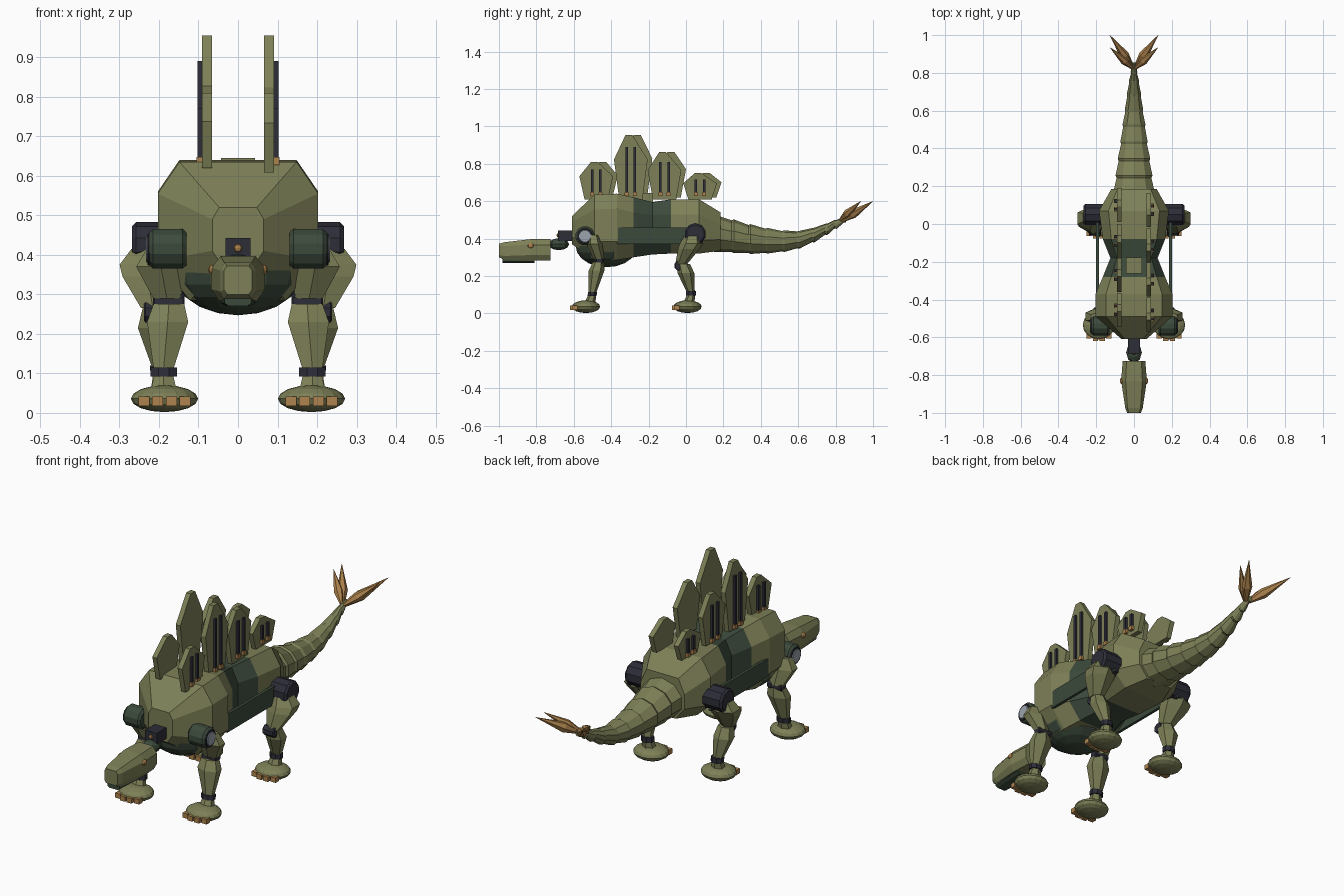
import bpy, bmesh, math
from mathutils import Vector, Matrix

def mat(name, col):
    m = bpy.data.materials.new(name)
    m.diffuse_color = (*col, 1)
    return m

OLIVE = mat("olive", (0.205, 0.215, 0.095))
GREEN = mat("dark_green", (0.045, 0.068, 0.045))
DARK = mat("dark_metal", (0.026, 0.026, 0.040))
TAN = mat("tan", (0.42, 0.225, 0.075))
GLASS = mat("pale_glass", (0.33, 0.37, 0.42))

def finish(name, bm, *mats):
    bmesh.ops.recalc_face_normals(bm, faces=bm.faces)
    me = bpy.data.meshes.new(name)
    bm.to_mesh(me)
    bm.free()
    for m in mats:
        me.materials.append(m)
    ob = bpy.data.objects.new(name, me)
    bpy.context.collection.objects.link(ob)
    return ob

def loft(name, rings, *mats, rule=None):
    """Skin a list of equal-length point rings and cap both ends."""
    bm = bmesh.new()
    vs = [[bm.verts.new(p) for p in r] for r in rings]
    n = len(rings[0])
    for a, b in zip(vs, vs[1:]):
        for i in range(n):
            bm.faces.new((a[i], a[(i + 1) % n], b[(i + 1) % n], b[i]))
    bm.faces.new(vs[0])
    bm.faces.new(vs[-1])
    if rule:
        for f in bm.faces:
            f.material_index = rule(f.calc_center_median())
    return finish(name, bm, *mats)

def limb(name, m, stations, sides=6):
    """Stations are (x, y, z, rx, ry) horizontal rings."""
    ang = [math.tau * (i + 0.5) / sides for i in range(sides)]
    return loft(name, [[(x + rx * math.cos(a), y + ry * math.sin(a), z) for a in ang]
                       for x, y, z, rx, ry in stations], m)

def box(name, m, c, size):
    bm = bmesh.new()
    bmesh.ops.create_cube(bm, size=1, matrix=Matrix.Translation(c) @ Matrix.Diagonal((*size, 1)))
    return finish(name, bm, m)

def ball(name, m, c, r, u=12, v=8):
    bm = bmesh.new()
    bmesh.ops.create_uvsphere(bm, u_segments=u, v_segments=v, radius=1,
                              matrix=Matrix.Translation(c) @ Matrix.Diagonal((*r, 1)))
    return finish(name, bm, m)

def drum(name, m, x0, x1, y, z, r, sides=12, bevel=0.01):
    """Cylinder along x with chamfered ends."""
    st = [(x0, r - bevel), (x0 + math.copysign(bevel, x1 - x0), r),
          (x1 - math.copysign(bevel, x1 - x0), r), (x1, r - bevel)]
    ang = [math.tau * (i + 0.5) / sides for i in range(sides)]
    return loft(name, [[(x, y + q * math.cos(a), z + q * math.sin(a)) for a in ang]
                       for x, q in st], m)

def octagon(y, w, zb, zt, cut_top, cut_bot, top=0.73, bot=0.6):
    half = [(w * top, zt), (w, zt - cut_top), (w, zb + cut_bot), (w * bot, zb)]
    return [(x, y, z) for x, z in half] + [(-x, y, z) for x, z in reversed(half)]

# Torso with a dark waist band
loft("torso", [
    octagon(-0.61, 0.065, 0.37, 0.52, 0.03, 0.04),
    octagon(-0.49, 0.203, 0.285, 0.635, 0.08, 0.10),
    octagon(-0.37, 0.203, 0.285, 0.64, 0.08, 0.10),
    octagon(-0.28, 0.165, 0.30, 0.62, 0.08, 0.08),
    octagon(-0.18, 0.125, 0.315, 0.595, 0.07, 0.06),
    octagon(-0.08, 0.165, 0.32, 0.61, 0.08, 0.06),
    octagon(0.07, 0.185, 0.32, 0.61, 0.08, 0.07),
    octagon(0.185, 0.12, 0.335, 0.54, 0.07, 0.06),
], OLIVE, GREEN, rule=lambda c: int(-0.28 < c.y < -0.08))
ball("chest_belly", GREEN, (0, -0.425, 0.36), (0.17, 0.165, 0.113), 14, 10)
box("back_hatch", OLIVE, (0, -0.22, 0.62), (0.085, 0.085, 0.05))

# Tail of overlapping segments
tail = [(0.15, 0.115, 0.33, 0.525), (0.25, 0.10, 0.325, 0.50), (0.34, 0.088, 0.32, 0.475),
        (0.43, 0.074, 0.322, 0.455), (0.52, 0.062, 0.33, 0.442), (0.60, 0.050, 0.347, 0.44),
        (0.68, 0.039, 0.38, 0.457), (0.75, 0.028, 0.42, 0.48), (0.80, 0.018, 0.453, 0.50),
        (0.85, 0.010, 0.485, 0.515)]
def tail_ring(y, w, zb, zt, k):
    zc, h = (zb + zt) / 2, (zt - zb) / 2 * k
    return [(w * k * math.cos(a), y, zc + h * math.sin(a))
            for a in (math.tau * (i + 0.5) / 10 for i in range(10))]
rings = []
for st in tail:
    rings += [tail_ring(st[0] - 0.006, *st[1:], 0.97), tail_ring(st[0] + 0.006, *st[1:], 1.03)]
loft("tail", rings, OLIVE)

# Tail spikes
def spike(name, base, tip, r):
    base, tip = Vector(base), Vector(tip)
    d = tip - base
    u = d.cross(Vector((0, 0, 1))).normalized()
    v = d.cross(u).normalized()
    return loft(name, [[base + d * t + (u * math.cos(a) + v * math.sin(a)) * r * k
                        for a in (math.tau * i / 6 for i in range(6))]
                       for t, k in ((0, 0.35), (0.35, 1), (1, 0.03))], TAN)
for s in (-1, 1):
    spike("tail_spike_long", (s * 0.008, 0.835, 0.495), (s * 0.128, 1.0, 0.60), 0.025)
    spike("tail_spike_short", (s * 0.008, 0.825, 0.50), (s * 0.128, 0.935, 0.60), 0.022)

# Back plates with outer vent bars: (centre y, tip height, bar top)
for s in (-1, 1):
    shift = 0.0 if s > 0 else 0.025
    zb = 0.608 if s > 0 else 0.62
    for yc, zt, bar in ((-0.48, 0.81, 0.77), (-0.295, 0.955, 0.89),
                        (-0.115, 0.863, 0.81), (0.075, 0.75, 0.715)):
        y = yc + shift
        sh = zb + (zt - zb) * 0.62
        t = -0.01 * s
        outline = [(-0.062, zb), (0.062, zb), (0.09, sh), (t + 0.018, zt), (t - 0.018, zt), (-0.09, sh)]
        loft("back_plate", [[(s * x, y + a, z) for a, z in outline] for x in (0.066, 0.091)], OLIVE)
        for o in (-0.022, 0.022):
            box("vent_bar", DARK, (s * 0.095, y + o, (0.63 + bar) / 2), (0.014, 0.014, bar - 0.63))
            box("vent_foot", TAN, (s * 0.096, y + o, 0.637), (0.018, 0.022, 0.02))

# Neck and head
box("neck_block", DARK, (0, -0.645, 0.415), (0.064, 0.08, 0.055))
ball("neck_joint", GREEN, (0, -0.68, 0.37), (0.042, 0.055, 0.032), 8, 6)
ball("neck_stud", TAN, (0, -0.686, 0.417), (0.011, 0.006, 0.011), 8, 4)
loft("head", [
    octagon(-1.0, 0.036, 0.30, 0.372, 0.012, 0.012, 0.75, 0.75),
    octagon(-0.975, 0.046, 0.287, 0.38, 0.02, 0.02, 0.75, 0.75),
    octagon(-0.83, 0.068, 0.282, 0.397, 0.03, 0.03, 0.65, 0.7),
    octagon(-0.725, 0.06, 0.282, 0.397, 0.03, 0.03, 0.65, 0.7),
], OLIVE)
loft("jaw", [octagon(-0.98, 0.034, 0.27, 0.30, 0.005, 0.008, 0.95, 0.7),
             octagon(-0.81, 0.044, 0.27, 0.30, 0.005, 0.008, 0.95, 0.7)], GREEN)

# Side rails, legs, joints and feet on both sides
for s in (-1, 1):
    ball("eye", TAN, (s * 0.065, -0.83, 0.362), (0.010, 0.018, 0.013), 8, 6)
    box("side_rail", GREEN, (s * 0.193, -0.14, 0.415), (0.014, 0.46, 0.09))

    # Front leg
    drum("front_shoulder", GREEN, s * 0.13, s * 0.225, -0.54, 0.415, 0.052)
    drum("shoulder_rim", DARK, s * 0.221, s * 0.229, -0.54, 0.413, 0.042, 12, 0.002)
    drum("shoulder_lens", GLASS, s * 0.222, s * 0.233, -0.54, 0.413, 0.034, 12, 0.002)
    limb("front_upper_leg", OLIVE, [
        (s * 0.185, -0.495, 0.42, 0.05, 0.03), (s * 0.195, -0.49, 0.37, 0.072, 0.042),
        (s * 0.180, -0.465, 0.29, 0.040, 0.03)])
    drum("front_knee", DARK, s * 0.135, s * 0.215, -0.462, 0.283, 0.022, 8, 0.004)
    limb("front_shin", OLIVE, [
        (s * 0.175, -0.468, 0.275, 0.045, 0.03), (s * 0.178, -0.478, 0.23, 0.06, 0.042),
        (s * 0.188, -0.50, 0.115, 0.030, 0.022)])
    limb("front_ankle", DARK, [
        (s * 0.188, -0.50, 0.115, 0.036, 0.026), (s * 0.188, -0.502, 0.092, 0.036, 0.026)], 8)
    limb("front_shank", OLIVE, [
        (s * 0.188, -0.502, 0.095, 0.028, 0.022), (s * 0.188, -0.515, 0.055, 0.038, 0.03)])

    # Rear leg
    drum("rear_hip", DARK, s * 0.15, s * 0.268, 0.05, 0.425, 0.058, 10)
    limb("rear_thigh", OLIVE, [
        (s * 0.222, 0.035, 0.415, 0.055, 0.045), (s * 0.232, 0.03, 0.375, 0.078, 0.062),
        (s * 0.230, 0.015, 0.345, 0.072, 0.058), (s * 0.215, -0.025, 0.265, 0.035, 0.032)])
    drum("rear_knee", DARK, s * 0.175, s * 0.238, -0.035, 0.255, 0.028, 8, 0.004)
    limb("rear_shin", OLIVE, [
        (s * 0.21, -0.015, 0.265, 0.036, 0.036), (s * 0.21, 0.0, 0.215, 0.050, 0.045),
        (s * 0.195, 0.025, 0.115, 0.026, 0.022)])
    limb("rear_ankle", DARK, [
        (s * 0.193, 0.027, 0.12, 0.032, 0.028), (s * 0.192, 0.027, 0.095, 0.032, 0.028)], 8)
    limb("rear_shank", OLIVE, [
        (s * 0.192, 0.027, 0.1, 0.026, 0.022), (s * 0.19, 0.015, 0.055, 0.036, 0.03)])

    # Feet with toes
    for fy in (-0.535, 0.008):
        ball("foot", OLIVE, (s * 0.186, fy, 0.036), (0.085, 0.076, 0.034), 16, 8)
        for dx, dy in ((-0.052, -0.058), (-0.018, -0.07), (0.018, -0.07), (0.052, -0.058)):
            box("toe", TAN, (s * 0.186 + dx, fy + dy, 0.029), (0.028, 0.028, 0.024))
